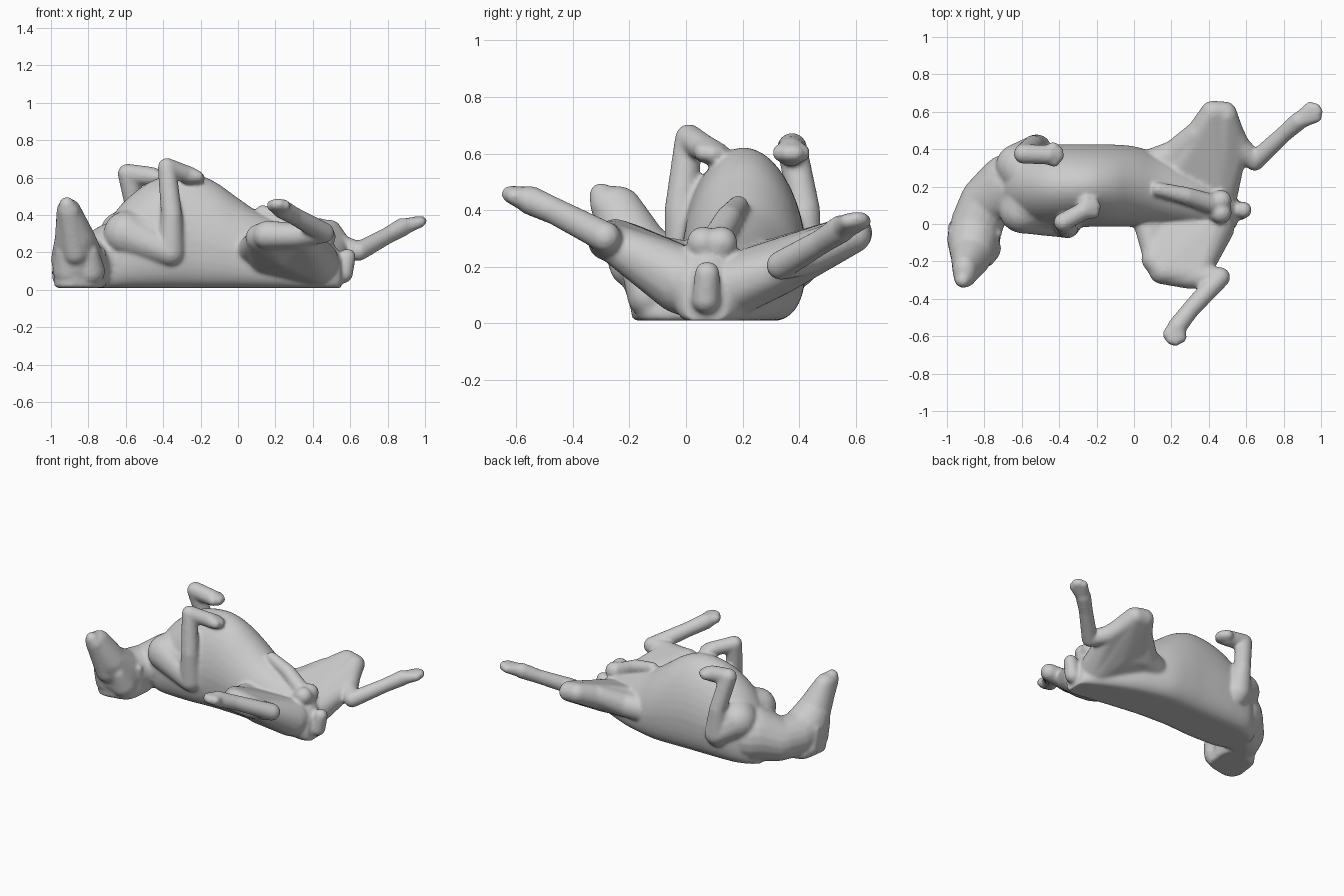
import bpy, bmesh, math
from mathutils import Vector

bm = bmesh.new()


def hull(points):
    verts = [bm.verts.new((x, y, max(z, 0.01))) for x, y, z in points]
    res = bmesh.ops.convex_hull(bm, input=verts)
    junk = {v for v in res["geom_interior"] + res["geom_unused"]
            if isinstance(v, bmesh.types.BMVert) and not v.link_faces}
    bmesh.ops.delete(bm, geom=list(junk), context='VERTS')


def ball(c, r):
    # r is a radius or (rx, ry, rz)
    rx, ry, rz = r if isinstance(r, tuple) else (r, r, r)
    pts = [(c[0], c[1], c[2] + rz), (c[0], c[1], c[2] - rz)]
    for i in range(1, 10):
        a = math.pi * i / 10
        for j in range(18):
            b = math.tau * j / 18
            pts.append((c[0] + rx * math.sin(a) * math.cos(b),
                        c[1] + ry * math.sin(a) * math.sin(b),
                        c[2] + rz * math.cos(a)))
    return pts


def chain(*balls):
    # tapered limb through a run of (centre, radius) balls
    for a, b in zip(balls, balls[1:]):
        hull(ball(*a) + ball(*b))


def blend(*balls):
    hull([p for b in balls for p in ball(*b)])


def section(x, yc, hw, zt):
    # trunk section: boxy against the ground, egg shaped up to the belly
    zm, pts = zt * 0.42, []
    for i in range(40):
        t = math.tau * i / 40
        c, s = math.cos(t), math.sin(t)
        if s > 0:
            pts.append((x, yc + hw * c * (1 - 0.1 * s), zm + s * (zt - zm)))
        else:
            pts.append((x, yc + math.copysign(hw * abs(c) ** 0.5, c),
                        zm - abs(s) ** 0.75 * zm))
    return pts


def smooth_rows(rows, n=4):
    # Catmull-Rom interpolation of the section table
    out = []
    for i in range(len(rows) - 1):
        p = [rows[max(0, min(len(rows) - 1, i + k))] for k in (-1, 0, 1, 2)]
        for j in range(n):
            t = j / n
            out.append([0.5 * (2 * b + (c - a) * t + (2 * a - 5 * b + 4 * c - d) * t * t
                               + (3 * b - a - 3 * c + d) * t ** 3) for a, b, c, d in zip(*p)])
    return out + [rows[-1]]


def paw(base, tip, r):
    # toes fanned around the end of a foot
    base, tip = Vector(base), Vector(tip)
    d = (tip - base).normalized()
    side = d.cross(Vector((0, 0, 1))).normalized()
    for k in (-1.5, -0.5, 0.5, 1.5):
        end = tip + side * k * r * 0.42 - d * abs(k) * r * 0.4
        chain((base, r * 0.85), (end, r * 0.55))


# Trunk
trunk = smooth_rows([
    (-0.75, 0.20, 0.10, 0.28), (-0.70, 0.20, 0.15, 0.35), (-0.62, 0.20, 0.20, 0.46),
    (-0.50, 0.20, 0.22, 0.56), (-0.38, 0.20, 0.225, 0.61), (-0.24, 0.205, 0.22, 0.62),
    (-0.12, 0.205, 0.22, 0.575), (0.0, 0.20, 0.215, 0.49), (0.12, 0.18, 0.20, 0.41),
    (0.26, 0.15, 0.18, 0.35), (0.40, 0.11, 0.15, 0.30), (0.50, 0.08, 0.12, 0.25),
    (0.55, 0.07, 0.08, 0.19)])
for a, b in zip(trunk, trunk[1:]):
    hull(section(*a) + section(*b))

# Neck and skull
chain(((-0.66, 0.20, 0.18), 0.18), ((-0.79, 0.12, 0.14), 0.14), ((-0.84, 0.0, 0.14), 0.14),
      ((-0.86, -0.08, 0.15), (0.138, 0.14, 0.15)))
# Flattened crown resting on the ground
blend(((-0.90, -0.11, 0.04), 0.085), ((-0.80, -0.09, 0.04), 0.085), ((-0.86, -0.08, 0.16), 0.13),
      ((-0.89, 0.0, 0.05), 0.08), ((-0.78, 0.03, 0.05), 0.08))
# Muzzle
chain(((-0.86, -0.08, 0.16), (0.14, 0.14, 0.15)), ((-0.87, -0.17, 0.27), (0.11, 0.115, 0.09)),
      ((-0.905, -0.25, 0.425), (0.065, 0.09, 0.062)))
blend(((-0.905, -0.285, 0.42), (0.06, 0.055, 0.05)), ((-0.915, -0.30, 0.455), 0.042),
      ((-0.87, -0.2, 0.2), 0.07))
# Brows and ears
for sx in (-1, 1):
    chain(((-0.86 + sx * 0.07, -0.185, 0.2), 0.045), ((-0.85 + sx * 0.06, -0.13, 0.1), 0.08))
    chain(((-0.85 + sx * 0.09, -0.02, 0.07), 0.055), ((-0.85 + sx * 0.12, -0.05, 0.2), 0.025))

# Front legs: shoulder, elbow, wrist, foot
front_legs = [
    [((-0.60, 0.07, 0.30), 0.12), ((-0.36, 0.0, 0.20), 0.075), ((-0.355, -0.02, 0.40), 0.057),
     ((-0.38, 0.01, 0.655), 0.05), ((-0.27, 0.07, 0.615), 0.048), (-0.205, 0.11, 0.595)],
    [((-0.62, 0.31, 0.30), 0.12), ((-0.52, 0.40, 0.22), 0.08), ((-0.54, 0.42, 0.40), 0.055),
     ((-0.59, 0.375, 0.62), 0.054), ((-0.46, 0.37, 0.605), 0.052), (-0.395, 0.375, 0.60)]]
for leg in front_legs:
    chain(*leg[:5])
    paw(leg[4][0], leg[5], 0.058)
# Shoulder muscle joining each upper arm to the chest
blend(((-0.58, 0.10, 0.30), 0.13), ((-0.45, 0.06, 0.30), 0.09), ((-0.37, 0.01, 0.2), 0.065))
blend(((-0.60, 0.29, 0.30), 0.13), ((-0.54, 0.38, 0.36), 0.065), ((-0.52, 0.39, 0.2), 0.075))

# Near hind leg: thigh slab, shin, foot
blend(((0.42, -0.01, 0.15), 0.12), ((0.14, 0.02, 0.17), 0.09), ((0.11, -0.19, 0.28), 0.07),
      ((0.16, -0.25, 0.30), 0.07), ((0.34, -0.27, 0.29), 0.065), ((0.25, -0.12, 0.19), 0.08))
blend(((0.13, 0.03, 0.18), 0.09), ((0.10, -0.15, 0.26), 0.06), ((0.06, 0.07, 0.2), 0.08))
chain(((0.15, -0.25, 0.29), 0.072), ((0.30, -0.28, 0.29), 0.068), ((0.46, -0.285, 0.305), 0.055),
      ((0.30, -0.46, 0.395), 0.048), ((0.23, -0.55, 0.435), 0.052))
paw((0.23, -0.55, 0.435), (0.208, -0.63, 0.46), 0.056)

# Far hind leg: thigh slab, skin fold to the flank, shin, foot
blend(((0.44, 0.18, 0.14), 0.11), ((0.24, 0.28, 0.19), 0.10), ((0.40, 0.32, 0.18), 0.085),
      ((0.42, 0.595, 0.32), 0.065), ((0.49, 0.595, 0.31), 0.06))
blend(((0.10, 0.32, 0.19), 0.085), ((0.22, 0.37, 0.21), 0.08), ((0.28, 0.22, 0.18), 0.10))
blend(((0.22, 0.37, 0.21), 0.08), ((0.34, 0.48, 0.28), 0.07), ((0.40, 0.32, 0.19), 0.09))
blend(((0.46, 0.18, 0.14), 0.10), ((0.49, 0.58, 0.31), 0.065), ((0.55, 0.42, 0.23), 0.06))
chain(((0.48, 0.59, 0.31), 0.06), ((0.56, 0.42, 0.23), 0.06), ((0.645, 0.335, 0.205), 0.052),
      ((0.80, 0.48, 0.29), 0.045), ((0.88, 0.55, 0.335), 0.05))
paw((0.88, 0.55, 0.335), (0.985, 0.615, 0.37), 0.052)

# Groin details
chain(((0.13, 0.185, 0.415), 0.038), ((0.28, 0.15, 0.37), 0.048), ((0.44, 0.10, 0.28), 0.055))
for y in (0.06, 0.125):
    chain(((0.42, 0.09, 0.22), 0.075), ((0.465, y, 0.285), 0.058))

# Tail stub
chain(((0.50, 0.07, 0.09), 0.07), ((0.565, 0.07, 0.085), 0.05), ((0.585, 0.075, 0.175), 0.045))

mesh = bpy.data.meshes.new("dog_on_back")
bm.to_mesh(mesh)
bm.free()
dog = bpy.data.objects.new("dog_on_back", mesh)
bpy.context.collection.objects.link(dog)

# Fuse everything to one soft skin
remesh = dog.modifiers.new("skin", 'REMESH')
remesh.mode = 'VOXEL'
remesh.voxel_size = 0.01
remesh.use_smooth_shade = True
soft = dog.modifiers.new("soften", 'SMOOTH')
soft.factor = 0.5
soft.iterations = 9
